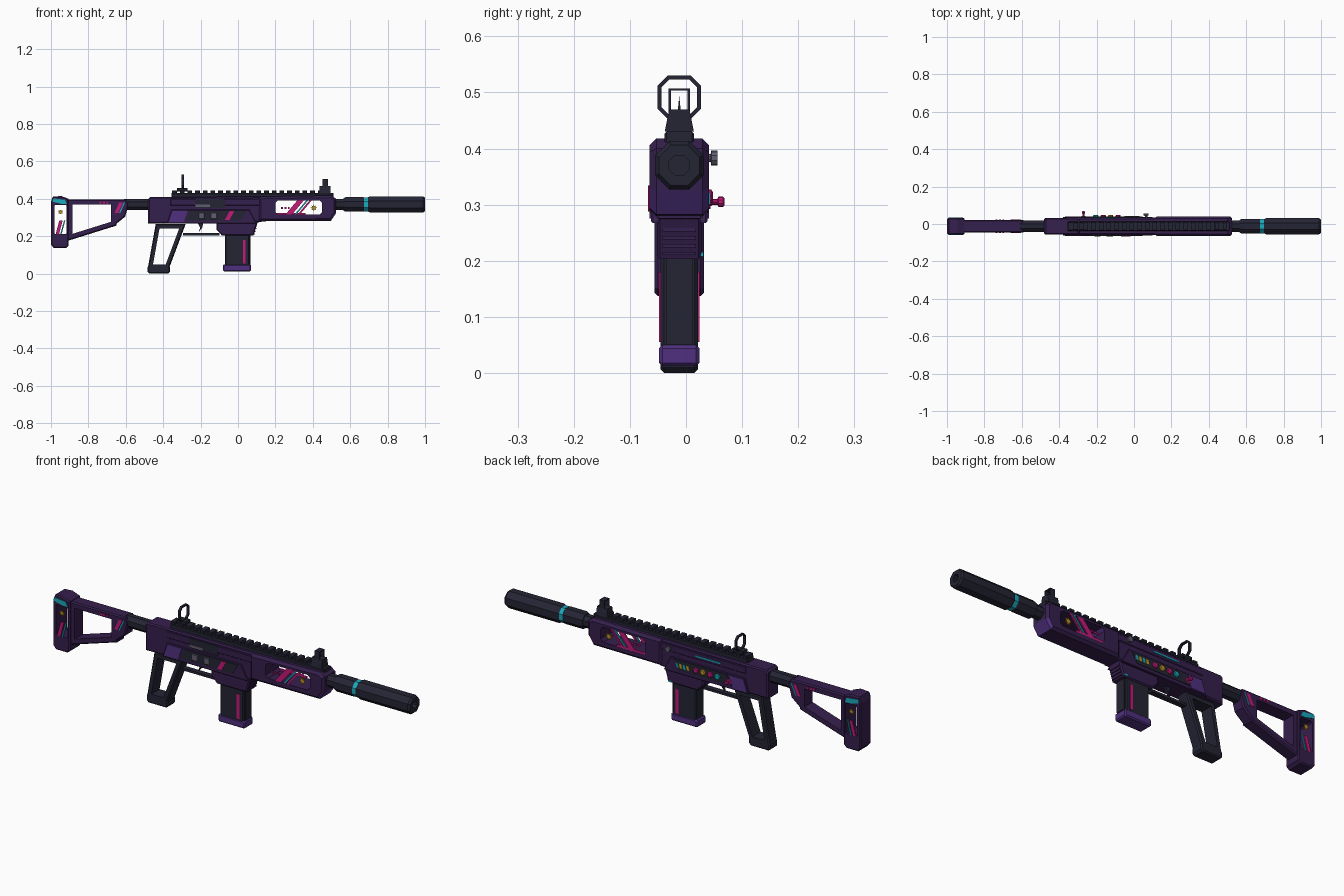
import bpy, bmesh, math
from mathutils import Vector

cube = bpy.data.objects.get("Cube")
if cube:
    bpy.data.objects.remove(cube, do_unlink=True)

CENTRE = -.012   # centre plane of the body
BORE = .37       # height of the barrel axis
HALF = .05       # half width of handguard and lower receiver
SLIM = .044      # half width of receiver and butt
NARROW = .033    # half width of stock, grip and magazine
PLATE = .003     # how far a painted plate stands out
CHAMFER = .006
FRONT, BACK = -1, 1


def material(name, *rgb):
    m = bpy.data.materials.new(name)
    m.use_nodes = True
    m.diffuse_color = (*rgb, 1)
    m.node_tree.nodes["Principled BSDF"].inputs["Base Color"].default_value = (*rgb, 1)
    return m


PURPLE = material("dark purple", .036, .014, .075)
VIOLET = material("violet", .08, .03, .21)
DARK = material("dark navy", .018, .018, .035)
CYAN = material("cyan", .01, .4, .5)
PINK = material("pink", .55, .01, .19)
GOLD = material("gold", .55, .3, .02)
GREY = material("grey", .12, .11, .16)


def skin(name, rings, mat):
    """Join rings of points into a closed solid."""
    bm = bmesh.new()
    rings = [[bm.verts.new(p) for p in ring] for ring in rings]
    caps = [bm.faces.new(rings[0]), bm.faces.new(rings[-1])]
    for low, high in zip(rings, rings[1:]):
        for k in range(len(low)):
            bm.faces.new((low[k - 1], low[k], high[k], high[k - 1]))
    bmesh.ops.recalc_face_normals(bm, faces=bm.faces[:])
    return bm, caps


def finish(name, bm, mat):
    mesh = bpy.data.meshes.new(name)
    bm.to_mesh(mesh)
    bm.free()
    mesh.materials.append(mat)
    ob = bpy.data.objects.new(name, mesh)
    bpy.context.scene.collection.objects.link(ob)
    return ob


def prism(name, outline, low, high, mat, chamfer=0, hole=None, axis="y"):
    """Extrude an outline along an axis, chamfer its rims, cut a hole through."""
    def place(u, v, w):
        return (u, CENTRE + w, v) if axis == "y" else (w, CENTRE + u, v)
    bm, caps = skin(name, [[place(u, v, w) for u, v in outline] for w in (low, high)], mat)
    if chamfer:
        rim = [edge for cap in caps for edge in cap.edges]
        bmesh.ops.bevel(bm, geom=rim, offset=chamfer, segments=1, profile=.5, affect="EDGES")
    ob = finish(name, bm, mat)
    if hole:
        cutter = prism("cutter", hole, low - HALF, high + HALF, mat, axis=axis)
        cutter.hide_render = True
        mod = ob.modifiers.new("cut", "BOOLEAN")
        mod.operation, mod.solver, mod.object = "DIFFERENCE", "EXACT", cutter
        graph = bpy.context.evaluated_depsgraph_get()
        mesh = bpy.data.meshes.new_from_object(ob.evaluated_get(graph))
        ob.modifiers.clear()
        ob.data = mesh
        bpy.data.objects.remove(cutter, do_unlink=True)
    return ob


def slab(name, outline, half, mat, chamfer=CHAMFER, hole=None):
    return prism(name, outline, -half, half, mat, chamfer, hole)


def turned(name, profile, mat, spot=None, sides=8):
    """Rings of (distance, flat radius) along the bore, or along y at a spot."""
    rings = []
    for t, r in profile:
        ring = []
        for k in range(sides):
            angle = math.tau * (k + .5) / sides
            c, s = (r / math.cos(math.pi / sides) * f(angle) for f in (math.cos, math.sin))
            ring.append((spot[0] + c, CENTRE + t, spot[1] + s) if spot else (t, CENTRE + c, BORE + s))
        rings.append(ring)
    return finish(name, skin(name, rings, mat)[0], mat)


def rect(left, right, bottom, top, corner=0):
    """Rectangle, with cut corners when a corner size is given."""
    if not corner:
        return [(left, bottom), (right, bottom), (right, top), (left, top)]
    c = corner
    return [(left + c, bottom), (right - c, bottom), (right, bottom + c), (right, top - c),
            (right - c, top), (left + c, top), (left, top - c), (left, bottom + c)]


def inset(outline, wall):
    """The same outline moved inwards by the wall thickness."""
    pts = [Vector(p) for p in outline]
    area = sum(pts[i - 1].x * p.y - pts[i - 1].y * p.x for i, p in enumerate(pts))
    result = []
    for i, p in enumerate(pts):
        a = (p - pts[i - 1]).normalized()
        b = (pts[(i + 1) % len(pts)] - p).normalized()
        normal = Vector((-a.y - b.y, a.x + b.x)) / (1 + a.dot(b))
        result.append(tuple(p + normal * math.copysign(wall, area)))
    return result


def slash(x, width, bottom, top, lean):
    return [(x, bottom), (x + width, bottom), (x + width + lean, top), (x + lean, top)]


def star(x, z, radius):
    points = []
    for k in range(16):
        r = radius / (1 + k % 2)
        points.append((x + r * math.cos(k * math.tau / 16), z + r * math.sin(k * math.tau / 16)))
    return points


def decal(name, outline, half, mat, sides=(FRONT, BACK)):
    for side in sides:
        low, high = sorted((side * (half - PLATE), side * (half + PLATE)))
        prism(name, outline, low, high, mat)


def dots(name, x, z, half, step=.018, size=.005):
    for i in range(3):
        c = x + i * step
        decal(name, rect(c - size, c + size, z - size, z + size), half, PINK)


# Barrel, ring and suppressor
turned("barrel", [(.5, .03), (.58, .03)], DARK)
turned("barrel_sleeve", [(.565, .034), (.575, .039), (.67, .039), (.68, .035)], DARK)
turned("barrel_ring", [(.675, .038), (.7, .038)], CYAN)
turned("suppressor", [(.695, .038), (.705, .043), (.99, .043), (1, .036), (1, .018), (.95, .018)], DARK)

# Handguard with open window; its lower front slope is lighter
SILL, LINTEL = .315, .392
guard = slab("handguard", [(.11, .28), (.11, .412), (.5, .418), (.525, .4), (.525, .325), (.497, .282)],
             HALF + PLATE, PURPLE, 2 * CHAMFER, rect(.2, .45, SILL, LINTEL, .014))
guard.data.materials.append(VIOLET)
for face in guard.data.polygons:
    if face.normal.x > .3 and face.normal.z < -.2:
        face.material_index = 1
for x, width, mat in ((.25, .035, PINK), (.298, .01, CYAN), (.315, .012, PINK)):
    decal("window_slash", slash(x, width, SILL - PLATE, LINTEL + PLATE, .07), HALF, mat)
decal("window_star", star(.405, .352, .018), HALF, GOLD)
dots("window_dot", .235, .352, HALF)
decal("window_strip", rect(.2, .36, SILL, SILL + .01), HALF, PINK, [BACK])

# Receiver
slab("receiver", [(-.48, .268), (-.48, .4), (-.47, .41), (.125, .412), (.125, .275)], SLIM, PURPLE)
slab("receiver_shoulder", rect(-.36, .12, .365, .4), SLIM + PLATE, PURPLE, PLATE)
slab("lower_receiver", [(-.38, .267), (-.355, .342), (.06, .342), (.1, .267)], HALF, PURPLE, PLATE)
decal("violet_panel", slash(-.37, .08, .275, .337, .02), HALF, VIOLET)
decal("control_panel", slash(-.285, .3, .285, .337, .03), HALF, DARK)
decal("panel_slash", slash(-.07, .025, .288, .334, .025), HALF + PLATE, PINK, [FRONT])
for x in (-.195, -.13):
    prism("control_button", rect(x - .017, x + .017, .293, .327), -.056, -SLIM, GREY, PLATE)
decal("ejection_port", rect(-.23, -.07, .352, .4, CHAMFER), SLIM + PLATE, DARK, [FRONT])
decal("port_bolt", rect(-.23, -.15, .357, .37), HALF, GREY, [FRONT])
decal("side_line", rect(-.22, -.08, .378, .385), SLIM + PLATE, CYAN, [BACK])

# Controls on the back side
for i, mat in enumerate((PINK, GOLD, PINK, CYAN)):
    turned("round_button", [(SLIM, .014), (.057, .014), (.06, .01)], mat, (-.085 - i * .04, .312), 10)
for i, mat in enumerate((GOLD, CYAN, GOLD, CYAN)):
    decal("panel_light", slash(-.05 + i * .02, .014, .3, .322, CHAMFER), HALF + PLATE, mat, [BACK])
turned("selector_knob", [(SLIM, .012), (.056, .012), (.056, .005), (.068, .005), (.07, .009), (.078, .009),
                         (.081, .005)], PINK, (-.27, .305), 10)
turned("charging_knob", [(SLIM, .007), (.056, .007), (.057, .013), (.068, .013)], GREY, (.065, .383), 10)

# Top rail with teeth
slab("rail", rect(-.355, .51, .405, .43), .026, DARK, PLATE)
PITCH = .041
for i in range(21):
    x = -.352 + i * PITCH
    slab("rail_tooth", rect(x, x + PITCH * .6, .428, .444), .024, DARK, PLATE)

# Rear sight ring and front sight
slab("rear_sight_base", rect(-.325, -.27, .44, .458), .02, DARK, PLATE)
ring = rect(-.039, .039, .453, .53, .018)
prism("rear_sight_ring", ring, -.302, -.29, DARK, hole=inset(ring, .007), axis="x")
prism("front_sight_base", [(-.026, .43), (.026, .43), (.018, .47), (-.018, .47)], .435, .495, DARK, axis="x")
frame = rect(-.019, .019, .465, .507)
prism("front_sight_frame", frame, .452, .48, DARK, hole=inset(frame, .004), axis="x")
prism("front_sight_post", [(-PLATE, .465), (PLATE, .465), (0, .493)], .463, .469, DARK, axis="x")

# Magazine well, ribs and magazine
slab("magazine_well", [(-.115, .275), (-.115, .235), (-.085, .203), (.082, .203), (.105, .275)], .04, PURPLE)
for i in range(4):
    z = .21 + i * .014
    slab("well_rib", rect(.06, .09 + i * .004, z, z + CHAMFER), .03, PURPLE, 0)
decal("well_mark", rect(.06, .08, .208, .216), .04, CYAN, [BACK])
slab("magazine", rect(-.07, .062, .04, .21), NARROW, DARK)
slab("magazine_front", rect(HALF, .068, .05, .205), .024, DARK, 0)
slab("magazine_base", rect(-.08, .07, .012, .05, CHAMFER), NARROW + PLATE, VIOLET)
decal("magazine_stripe", rect(.026, .041, .055, .18), NARROW, PINK)

# Open grip with foot, trigger and guard
grip = [(-.44, .265), (-.28, .265), (-.37, .025), (-.483, .025)]
slab("grip", grip, NARROW, DARK, CHAMFER, inset(grip, .024))
slab("grip_foot", rect(-.484, -.364, 0, .045, .01), NARROW, DARK)
slab("trigger_guard", rect(-.295, -.1, .205, .217), .013, DARK, 0)
slab("trigger", [(-.215, .27), (-.185, .27), (-.192, .245), (-.21, .222), (-.202, .245)], CHAMFER, DARK, 0)

# Buffer tube and skeleton stock
turned("buffer_tube", [(-.61, .03), (-.47, .03)], DARK)
stock = [(-.912, .175), (-.912, .397), (-.65, .397), (-.65, .257)]
slab("stock", stock, NARROW, PURPLE, CHAMFER, inset(stock, .028))
slab("stock_neck", [(-.67, .25), (-.67, .397), (-.6, .397), (-.585, .37), (-.603, .305)], NARROW, PURPLE)
slab("butt", [(-1, .155), (-1, .385), (-.99, .412), (-.945, .415), (-.905, .4), (-.905, .15), (-.92, .137),
              (-.985, .137)], SLIM, PURPLE, CHAMFER, rect(-.982, -.916, .212, .367, CHAMFER))
decal("butt_accent", [(-.993, .385), (-.94, .372), (-.915, .372), (-.925, .395), (-.99, .403)], SLIM, CYAN)
decal("butt_star", star(-.949, .33, .015), SLIM - PLATE, GOLD)
for x, width, mat in ((-.975, .018, PINK), (-.95, .007, CYAN)):
    decal("butt_slash", slash(x, width, .211, .285, .02), SLIM - PLATE, mat)
for x, width, mat in ((-.66, .02, PINK), (-.636, .007, CYAN)):
    decal("stock_slash", slash(x, width, .325, .38, .025), NARROW, mat)
dots("stock_dot", -.735, .381, NARROW)
